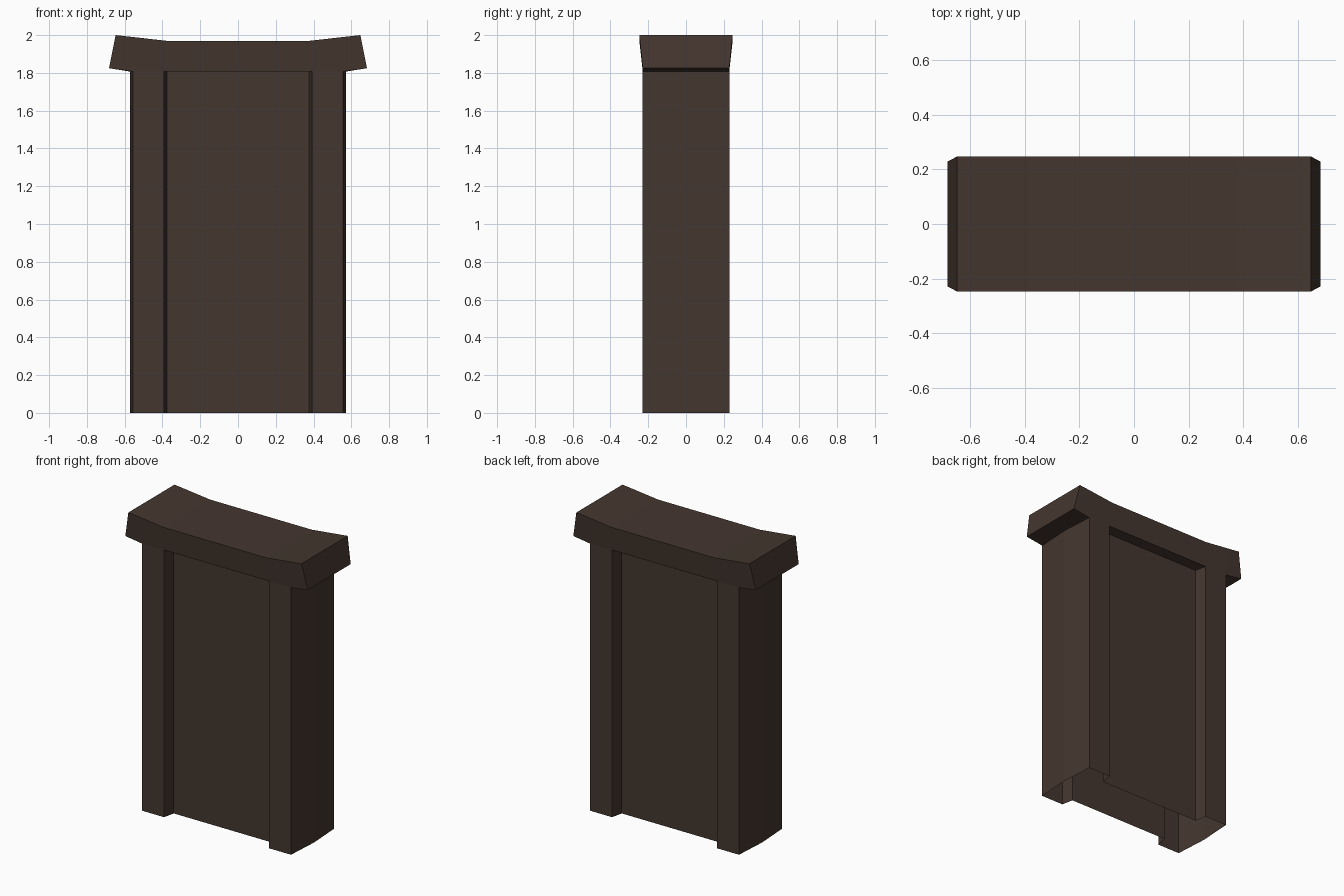
import bpy, bmesh

if "Cube" in bpy.data.objects:
    bpy.data.objects.remove(bpy.data.objects["Cube"])

bm = bmesh.new()
cache = {}

def v(x, y, z):
    key = (round(x, 4), round(y, 4), round(z, 4))
    if key not in cache:
        cache[key] = bm.verts.new(key)
    return cache[key]

def face(*pts):
    bm.faces.new([v(*p) for p in pts])

H = 1.807            # underside of the cap
Y = 0.229            # pillar half depth
YP = 0.15            # recessed panel half depth
YT = 0.247           # cap top half depth

# body: open-bottomed hollow shell with pillars and recessed panels
half = [(0.571, 0), (0.557, Y), (0.393, Y), (0.376, YP),
        (-0.376, YP), (-0.393, Y), (-0.557, Y)]
ring = half + [(-x, -y) for x, y in half]
for a, b in zip(ring, ring[1:] + ring[:1]):
    face((*a, 0), (*b, 0), (*b, H), (*a, H))

# cap columns: bottom x, bottom z, top x, top z
side = [(0.683, 1.825, 0.648, 2.0), (0.557, H, 0.54, 1.988), (0.393, H, 0.38, 1.97)]
cols = [(-a, b, -c, d) for a, b, c, d in side] + side[::-1]
for p, q in zip(cols, cols[1:]):
    for s in (-1, 1):
        face((p[0], s * Y, p[1]), (q[0], s * Y, q[1]),
             (q[2], s * YT, q[3]), (p[2], s * YT, p[3]))
    face((p[2], -YT, p[3]), (q[2], -YT, q[3]), (q[2], YT, q[3]), (p[2], YT, p[3]))

# cap ends and underside of the overhangs
for s in (-1, 1):
    bx, bz, tx, tz = side[0]
    face((s * bx, -Y, bz), (s * bx, Y, bz), (s * tx, YT, tz), (s * tx, -YT, tz))
    face((s * bx, -Y, bz), (s * bx, Y, bz), (s * 0.571, 0, H))
    for t in (-1, 1):
        face((s * bx, t * Y, bz), (s * 0.557, t * Y, H), (s * 0.571, 0, H))
    # underside of the cap over each recess
    face((-0.393, s * Y, H), (0.393, s * Y, H), (0.376, s * YP, H), (-0.376, s * YP, H))

bmesh.ops.recalc_face_normals(bm, faces=bm.faces)
mesh = bpy.data.meshes.new("stone_pillar")
bm.to_mesh(mesh)
bm.free()

mat = bpy.data.materials.new("dark brown")
mat.diffuse_color = (0.058, 0.037, 0.028, 1)
mat.use_nodes = True
mat.node_tree.nodes["Principled BSDF"].inputs["Base Color"].default_value = mat.diffuse_color
mesh.materials.append(mat)
obj = bpy.data.objects.new("capped_pillar", mesh)
bpy.context.collection.objects.link(obj)
